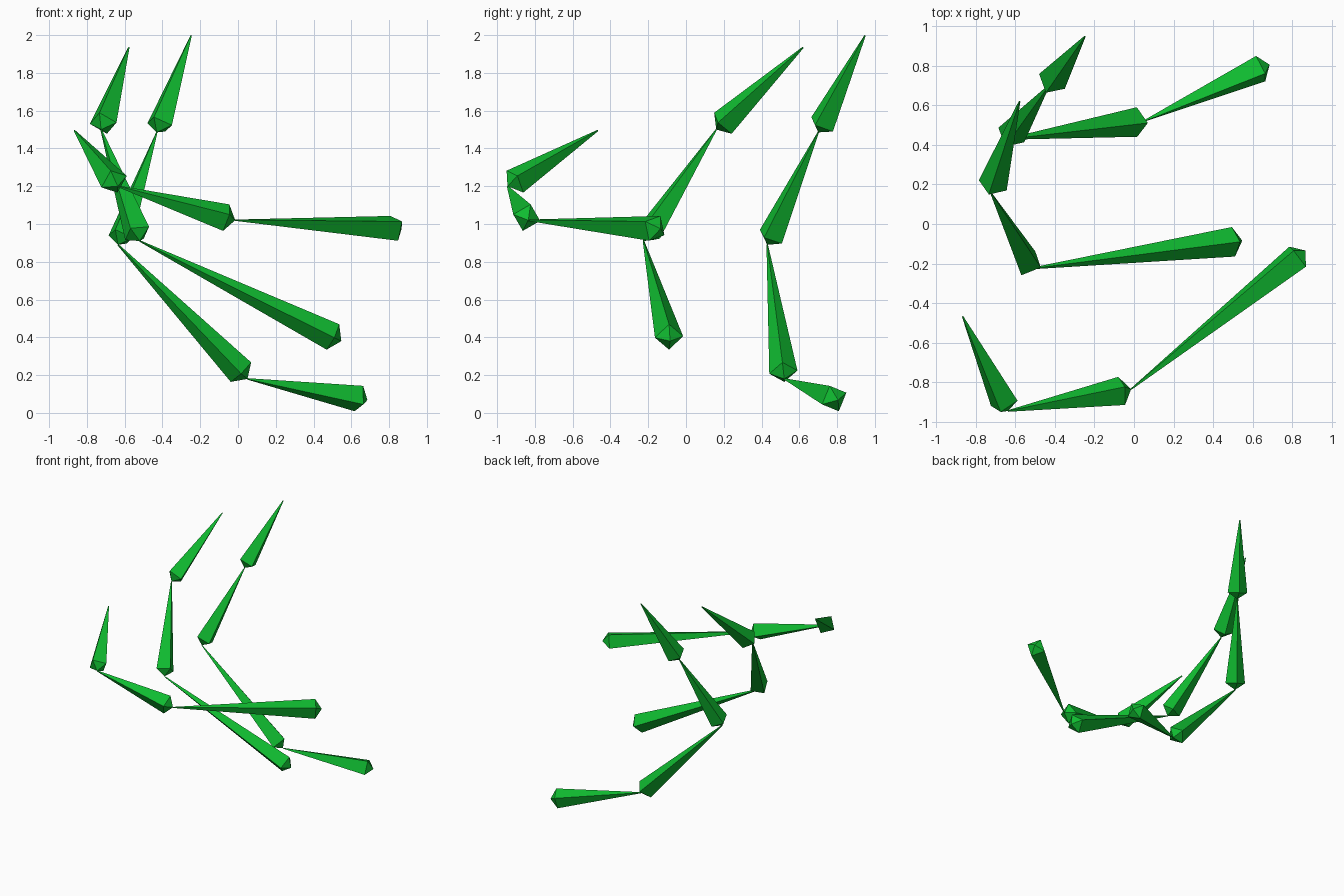
import bpy
import bmesh
from mathutils import Vector

cube = bpy.data.objects.get("Cube")
if cube:
    bpy.data.objects.remove(cube, do_unlink=True)

RING_RADIUS = 0.075    # half diagonal of the square shoulder
TIP_RADIUS = 0.004     # slightly blunt far end
SHOULDER = 0.05        # distance from the pointed root to the shoulder

green = bpy.data.materials.new("leaf_green")
green.use_nodes = True
colour = (0.005, 0.5, 0.03, 1.0)
green.diffuse_color = colour
green.node_tree.nodes["Principled BSDF"].inputs["Base Color"].default_value = colour


def square_ring(bm, centre, side, other, radius):
    """Four corner vertices around a centre."""
    return [bm.verts.new(centre + radius * axis)
            for axis in (side, other, -side, -other)]


def make_bone(name, root, tip, corner):
    """Four-sided bone: pointed root, square shoulder, long taper to the tip.
    The corner vector says which way one edge of the shoulder points."""
    root, tip, corner = Vector(root), Vector(tip), Vector(corner)
    along = (tip - root).normalized()
    side = (corner - corner.dot(along) * along).normalized()
    other = along.cross(side)

    bm = bmesh.new()
    point = bm.verts.new(root)
    shoulder = square_ring(bm, root + SHOULDER * along, side, other, RING_RADIUS)
    end = square_ring(bm, tip, side, other, TIP_RADIUS)
    for i in range(4):
        j = (i + 1) % 4
        bm.faces.new((point, shoulder[j], shoulder[i]))
        bm.faces.new((shoulder[i], shoulder[j], end[j], end[i]))
    bm.faces.new(end)
    bmesh.ops.recalc_face_normals(bm, faces=bm.faces[:])

    mesh = bpy.data.meshes.new(name)
    bm.to_mesh(mesh)
    bm.free()
    mesh.materials.append(green)
    bone = bpy.data.objects.new(name, mesh)
    bpy.context.collection.objects.link(bone)
    return bone


def make_finger(name, joints, corners):
    """A chain of bones, each starting where the one before ends."""
    for number, corner in enumerate(corners):
        make_bone(f"{name}_bone_{number + 1}",
                  joints[number], joints[number + 1], corner)


# Front finger, three bones
make_finger(
    "front_finger",
    [(0.866, -0.134, 0.975), (-0.015, -0.835, 1.02),
     (-0.637, -0.945, 1.2), (-0.866, -0.467, 1.495)],
    [(-0.2, 0.3, 0.65), (0.17, 0.2, 0.67), (0.6, 0.1, 0.26)])

# Middle finger, three bones
make_finger(
    "middle_finger",
    [(0.547, -0.084, 0.38), (-0.52, -0.225, 0.91),
     (-0.725, 0.16, 1.5), (-0.578, 0.62, 1.935)],
    [(0.35, 0, 0.7), (0.57, -0.15, 0.4), (-0.7, 0.3, 0)])

# Back finger, four bones
make_finger(
    "back_finger",
    [(0.685, 0.805, 0.068), (0.05, 0.52, 0.18), (-0.635, 0.43, 0.89),
     (-0.43, 0.7, 1.485), (-0.248, 0.948, 1.998)],
    [(0.12, -0.3, 0.71), (0.55, -0.05, 0.52),
     (-0.7, 0.4, 0.07), (-0.7, 0.43, 0.09)])
